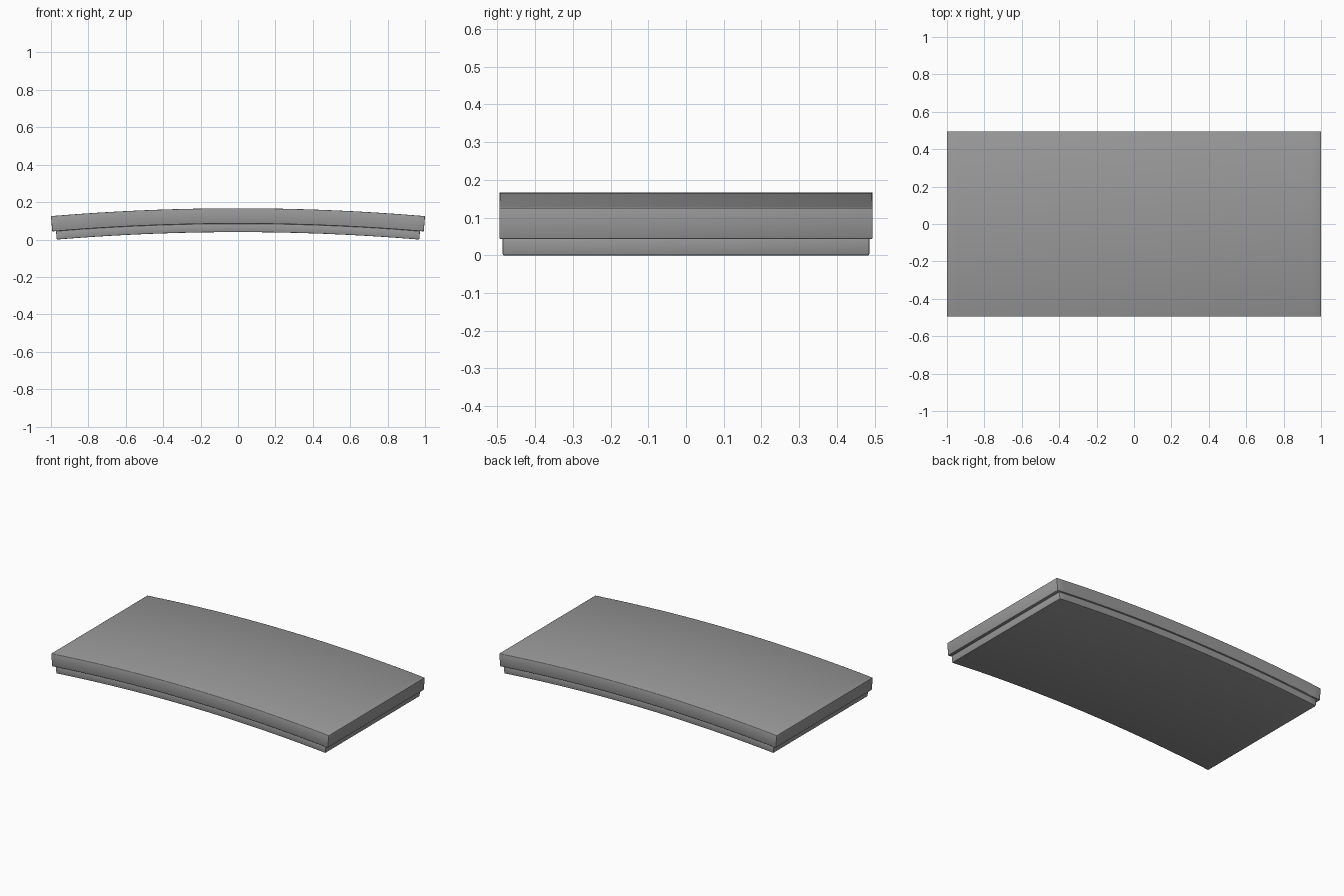
import bpy, bmesh, math

if "Cube" in bpy.data.objects:
    bpy.data.objects.remove(bpy.data.objects["Cube"])

R_TOP = 11.93          # radius of the crowned top surface
Z_TOP = 0.167          # height of the crown
CZ = Z_TOP - R_TOP     # centre of curvature
N = 40

dark = bpy.data.materials.new("dark_grey")
dark.diffuse_color = (0.32, 0.32, 0.32, 1)
dark.use_nodes = True
dark.node_tree.nodes["Principled BSDF"].inputs["Base Color"].default_value = dark.diffuse_color


def curved_slab(name, half_x, half_y, r_out, r_in):
    """Arched slab with radial ends, extruded along y."""
    a = math.asin(half_x / r_out)
    angles = [-a + 2 * a * i / N for i in range(N + 1)]
    bm = bmesh.new()
    rows = []
    for t in angles:
        s, c = math.sin(t), math.cos(t)
        rows.append([bm.verts.new((r * s, y, CZ + r * c)) for r, y in (
            (r_out, -half_y), (r_out, half_y), (r_in, half_y), (r_in, -half_y))])
    for p, q in zip(rows, rows[1:]):
        for k in range(4):
            j = (k + 1) % 4
            bm.faces.new((p[k], p[j], q[j], q[k]))
    bm.faces.new(rows[0])
    bm.faces.new(rows[-1])
    bmesh.ops.recalc_face_normals(bm, faces=bm.faces)
    for f in bm.faces:
        f.smooth = True
    me = bpy.data.meshes.new(name)
    bm.to_mesh(me)
    bm.free()
    me.materials.append(dark)
    ob = bpy.data.objects.new(name, me)
    bpy.context.collection.objects.link(ob)
    # slightly eased edges, shaded smoothly into the faces
    bev = ob.modifiers.new("eased_edges", 'BEVEL')
    bev.width = 0.003
    bev.segments = 2
    bev.limit_method = 'ANGLE'
    bev.angle_limit = math.radians(40)
    return ob


# Upper panel with overhanging lip
curved_slab("upper_panel", 1.0, 0.495, R_TOP, R_TOP - 0.082)
# Inset lower panel
curved_slab("lower_panel", 0.973, 0.486, R_TOP - 0.082, R_TOP - 0.1274)
